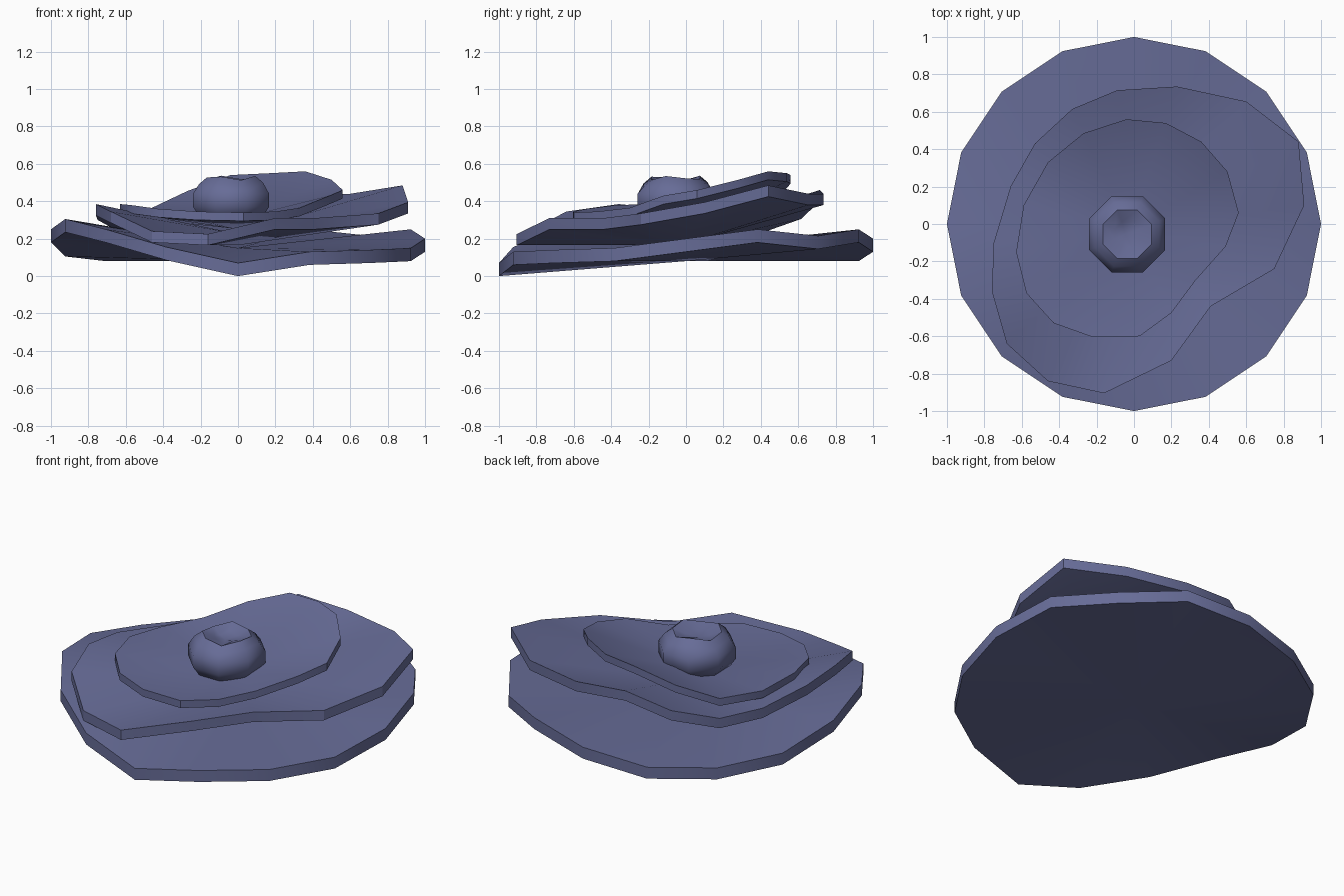
import bpy, bmesh, math

if "Cube" in bpy.data.objects:
    bpy.data.objects.remove(bpy.data.objects["Cube"])

mat = bpy.data.materials.new("slate_blue")
mat.diffuse_color = (0.135, 0.15, 0.31, 1)
mat.use_nodes = True
mat.node_tree.nodes["Principled BSDF"].inputs["Base Color"].default_value = mat.diffuse_color


def finish(name, bm, angle):
    bmesh.ops.recalc_face_normals(bm, faces=bm.faces)
    me = bpy.data.meshes.new(name)
    bm.to_mesh(me)
    bm.free()
    me.materials.append(mat)
    ob = bpy.data.objects.new(name, me)
    bpy.context.collection.objects.link(ob)
    bpy.ops.object.select_all(action='DESELECT')
    ob.select_set(True)
    bpy.context.view_layer.objects.active = ob
    bpy.ops.object.shade_smooth_by_angle(angle=math.radians(angle))


def wavy_disc(name, rim, centre, thick):
    """Thin slab: a fan from the centre to a wavy rim, given by its top points."""
    bm = bmesh.new()
    n = len(rim)
    top = [bm.verts.new(p) for p in rim]
    bot = [bm.verts.new((x, y, z - thick)) for x, y, z in rim]
    ct = bm.verts.new(centre)
    cb = bm.verts.new((centre[0], centre[1], centre[2] - thick))
    for i in range(n):
        j = (i + 1) % n
        bm.faces.new((ct, top[i], top[j]))
        bm.faces.new((cb, bot[j], bot[i]))
        bm.faces.new((top[i], bot[i], bot[j], top[j]))
    finish(name, bm, 30)


# bottom petal: regular 16-gon with wavy heights, counter-clockwise from +x
heights = [.20, .25, .215, .25, .20, .15, .15, .175,
           .25, .305, .25, .155, .07, .13, .14, .15]
rim = [(math.cos(i * math.pi / 8), math.sin(i * math.pi / 8), h)
       for i, h in enumerate(heights)]
wavy_disc("bottom_petal", rim, (0, 0, .15), .07)

# middle petal: tilted, uneven outline
wavy_disc("middle_petal", [
    (.91, .10, .395), (.88, .44, .485), (.60, .655, .44), (.23, .735, .44),
    (-.09, .715, .46), (-.33, .615, .365), (-.53, .43, .30), (-.66, .20, .31),
    (-.75, -.10, .36), (-.76, -.36, .385), (-.68, -.64, .345), (-.46, -.84, .24),
    (-.16, -.905, .225), (.20, -.73, .31), (.41, -.44, .31), (.75, -.24, .335)],
    (0, -.03, .225), .06)

# top petal
wavy_disc("top_petal", [
    (.56, .06, .46), (.50, .28, .515), (.36, .44, .56), (.17, .54, .55),
    (-.04, .56, .54), (-.27, .485, .455), (-.46, .33, .365), (-.59, .10, .36),
    (-.63, -.15, .385), (-.575, -.37, .38), (-.43, -.53, .36), (-.22, -.605, .345),
    (.03, -.60, .34), (.20, -.475, .345), (.33, -.30, .365), (.49, -.12, .43)],
    (-.03, -.03, .30), .045)

# centre bud: eight-sided ball with an uneven, dented top
bm = bmesh.new()
cx, cy = -.037, -.055
rings = []
for r, z in [(.10, .275), (.18, .315), (.22, .37), (.22, .44), (.185, .49), (.14, .525), (.07, .50)]:
    ring = []
    for i in range(8):
        a = (i + .5) * math.pi / 4
        wob = .012 * math.cos(3 * a + .6) if z > .48 else 0
        ring.append(bm.verts.new((cx + r * math.cos(a), cy + r * math.sin(a), z + wob)))
    rings.append(ring)
for lo, hi in zip(rings, rings[1:]):
    for i in range(8):
        j = (i + 1) % 8
        bm.faces.new((lo[i], lo[j], hi[j], hi[i]))
bm.faces.new(rings[0][::-1])
dent = bm.verts.new((cx - .01, cy, .485))
for i in range(8):
    bm.faces.new((rings[-1][i], rings[-1][(i + 1) % 8], dent))
finish("centre_bud", bm, 60)
